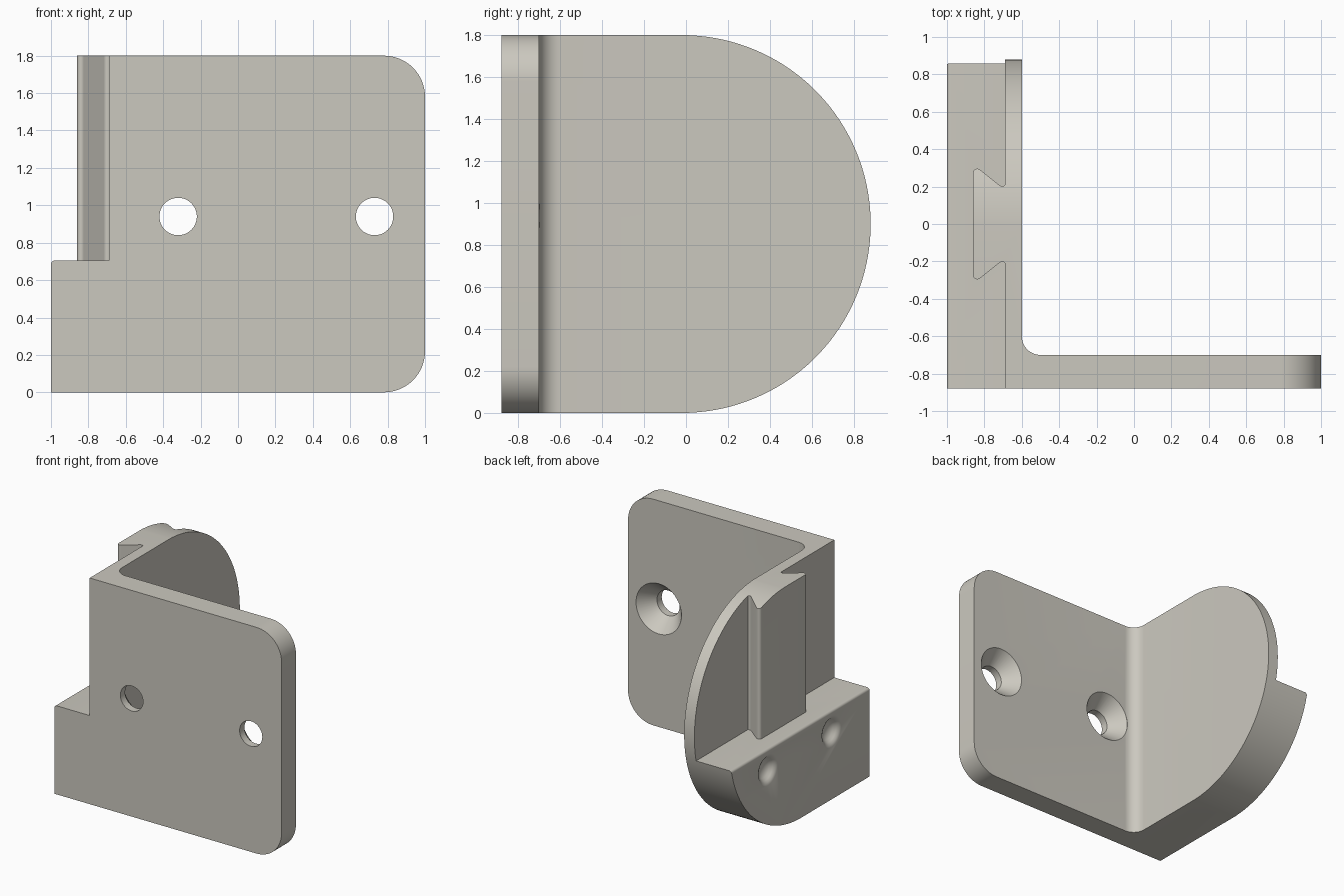
import bpy, bmesh, math
from mathutils import Vector

if "Cube" in bpy.data.objects:
    bpy.data.objects.remove(bpy.data.objects["Cube"])

grey = bpy.data.materials.new("warm grey")
grey.diffuse_color = (0.60, 0.58, 0.52, 1)
grey.use_nodes = True
grey.node_tree.nodes["Principled BSDF"].inputs["Base Color"].default_value = grey.diffuse_color


def add_object(name, bm):
    bmesh.ops.recalc_face_normals(bm, faces=bm.faces)
    mesh = bpy.data.meshes.new(name)
    bm.to_mesh(mesh)
    bm.free()
    mesh.materials.append(grey)
    ob = bpy.data.objects.new(name, mesh)
    bpy.context.collection.objects.link(ob)
    return ob


def prism(name, pts, place, lo, hi):
    """Extrude a 2D outline; place(u, v, w) maps outline and depth to space."""
    bm = bmesh.new()
    face = bm.faces.new([bm.verts.new(place(u, v, lo)) for u, v in pts])
    new = bmesh.ops.extrude_face_region(bm, geom=[face])["geom"]
    shift = Vector(place(0, 0, hi)) - Vector(place(0, 0, lo))
    bmesh.ops.translate(bm, vec=shift, verts=[g for g in new if isinstance(g, bmesh.types.BMVert)])
    return add_object(name, bm)


def lathe(name, profile, place, steps=48):
    """Closed turned solid from (radius, depth) pairs."""
    bm = bmesh.new()
    rings = [[bm.verts.new(place(r * math.cos(math.tau * i / steps),
                                 r * math.sin(math.tau * i / steps), d))
              for i in range(steps)] for r, d in profile]
    for a, b in zip(rings, rings[1:]):
        for i in range(steps):
            j = (i + 1) % steps
            bm.faces.new((a[i], a[j], b[j], b[i]))
    bm.faces.new(rings[0])
    bm.faces.new(rings[-1])
    return add_object(name, bm)


def arc(cx, cy, r, start, end, n=8):
    return [(cx + r * math.cos(math.radians(start + (end - start) * i / n)),
             cy + r * math.sin(math.radians(start + (end - start) * i / n)))
            for i in range(n + 1)]


def combine(target, tool, operation):
    mod = target.modifiers.new(operation.lower(), 'BOOLEAN')
    mod.operation, mod.solver, mod.object = operation, 'EXACT', tool
    bpy.context.view_layer.objects.active = target
    bpy.ops.object.modifier_apply(modifier=mod.name)
    bpy.data.objects.remove(tool, do_unlink=True)


def along_x(u, v, w): return (w, u, v)
def along_y(u, v, w): return (u, w, v)
def along_z(u, v, w): return (u, v, w)


# Footprint: front plate, inner fillet, side plate and dovetail rail
half_tail = (arc(-0.705, 0.222, 0.02, 0, -128, 6)
             + arc(-0.838, 0.274, 0.022, 52, 180, 6))
footprint = [(-0.69, -0.88), (1.1, -0.88), (1.1, -0.70)]
footprint += arc(-0.50, -0.60, 0.10, 270, 180, 12)
footprint += [(-0.60, 1.0), (-0.69, 1.0)] + [(min(x, -0.69), y) for x, y in half_tail]
footprint += [(min(x, -0.69), -y) for x, y in reversed(half_tail)]
bracket = prism("dovetail_bracket", footprint, along_z, -0.1, 1.9)

# Front silhouette with large rounded outer corners
outline = [(-1.2, 0)] + arc(0.78, 0.22, 0.22, -90, 0, 16) + arc(0.78, 1.58, 0.22, 0, 90, 16) + [(-1.2, 1.8)]
combine(bracket, prism("silhouette", outline, along_y, -1.2, 1.2), 'INTERSECT')

# Lower block carrying the rail, with a softened top edge
block = [(-1, 0), (-0.65, 0), (-0.65, 0.705)] + arc(-0.98, 0.685, 0.02, 90, 180, 5)
combine(bracket, prism("lower_block", block, along_y, -0.88, 1.0), 'UNION')

# Semicircular back end, continued tangentially past the straight part
bow = arc(-0.02, 0.9, 0.9, -87, 87, 72)
rise = (1 + bow[-1][0]) * math.tan(math.radians(3))
bow = [(-1, bow[0][1] - rise)] + bow + [(-1, bow[-1][1] + rise)]
combine(bracket, prism("round_end", bow, along_x, -1.2, 1.2), 'INTERSECT')

# Countersunk screw holes through the front plate
for x in (-0.32, 0.73):
    hole = lathe("screw_hole", [(0.10, -0.95), (0.10, -0.82), (0.20, -0.70), (0.20, -0.55)],
                 lambda u, v, w: (x + u, w, 0.94 + v))
    combine(bracket, hole, 'DIFFERENCE')

# Shallow rounded dimples in the outer face of the block
for y in (-0.40, 0.40):
    dimple = lathe("dimple", [(0.125, -1.05), (0.125, -1.0005), (0.105, -0.992), (0.09, -0.978),
                              (0.075, -0.96), (0.05, -0.945), (0.02, -0.938)],
                   lambda u, v, w: (w, y + u, 0.54 + v))
    combine(bracket, dimple, 'DIFFERENCE')

bpy.ops.object.select_all(action='DESELECT')
bracket.select_set(True)
bpy.context.view_layer.objects.active = bracket
bpy.ops.object.shade_smooth_by_angle(angle=math.radians(30))
